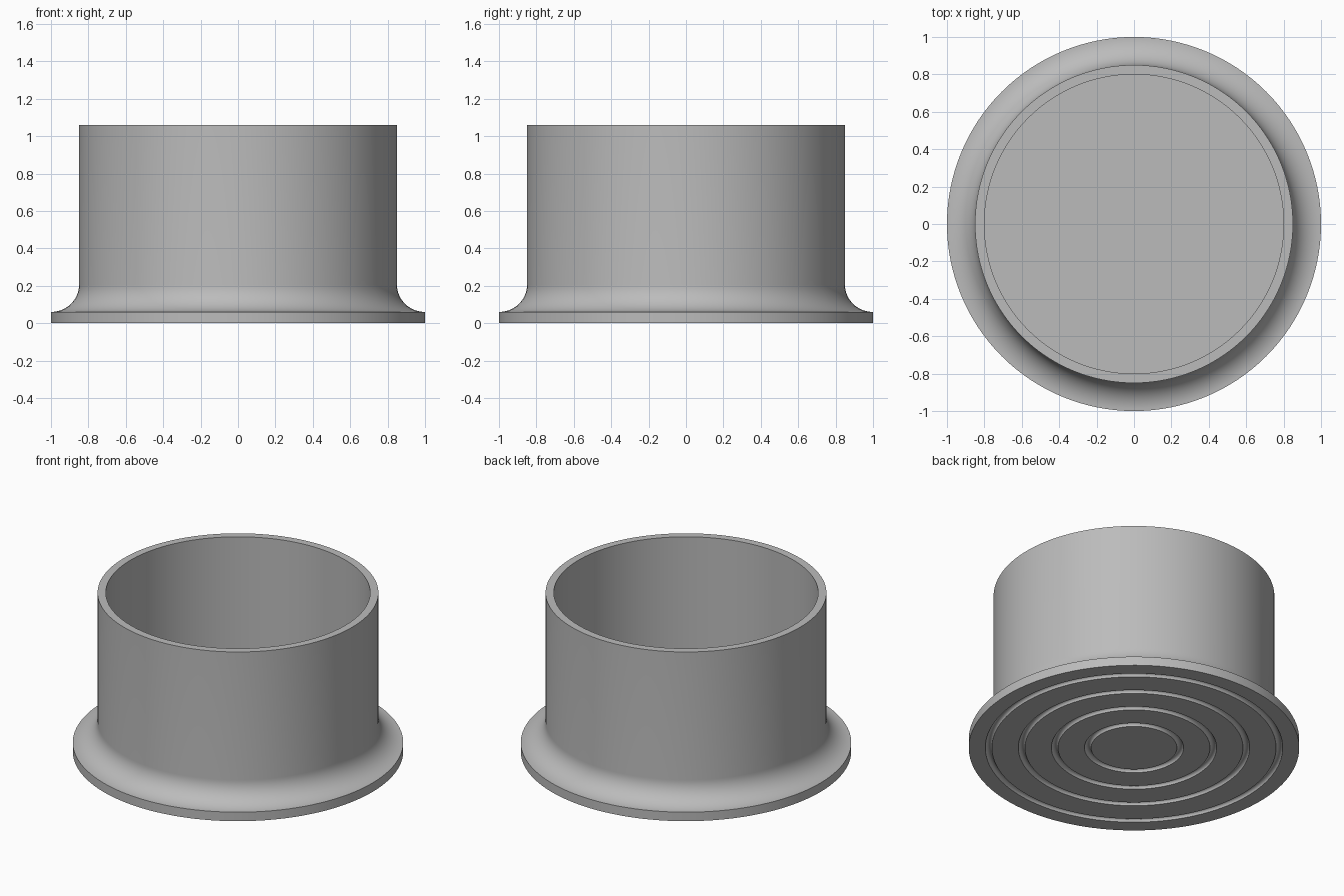
import bpy
import bmesh
from math import cos, sin, pi, radians
from mathutils import Matrix

cube = bpy.data.objects.get("Cube")
if cube:
    bpy.data.objects.remove(cube, do_unlink=True)

SIDES = 128
BASE_R, BASE_H = 1.0, 0.06
WALL_OUT, WALL_IN, TOP = 0.85, 0.80, 1.06
FILLET_H = 0.145
GROOVES = (0.28, 0.48, 0.68, 0.88)
GROOVE_R = 0.02

grey = bpy.data.materials.new("light grey")
grey.use_nodes = True
colour = (0.5, 0.5, 0.5, 1)
grey.diffuse_color = colour
grey.node_tree.nodes["Principled BSDF"].inputs["Base Color"].default_value = colour


def arc(cx, cz, rx, rz, start, end, steps):
    """Points along an elliptical arc in the profile plane."""
    angles = [start + (end - start) * i / steps for i in range(steps + 1)]
    return [(cx + rx * cos(a), cz + rz * sin(a)) for a in angles]


def lathe(name, profile):
    """Revolve a profile of (radius, height) points about z."""
    bm = bmesh.new()
    rings = []
    for r, z in profile:
        if r == 0:
            rings.append([bm.verts.new((0, 0, z))])
        else:
            rings.append([bm.verts.new((r * cos(2 * pi * i / SIDES), r * sin(2 * pi * i / SIDES), z))
                          for i in range(SIDES)])
    for a, b in zip(rings, rings[1:]):
        for i in range(SIDES):
            j = (i + 1) % SIDES
            if len(a) == 1:
                bm.faces.new((a[0], b[j], b[i]))
            elif len(b) == 1:
                bm.faces.new((a[i], a[j], b[0]))
            else:
                bm.faces.new((a[i], a[j], b[j], b[i]))
    bmesh.ops.recalc_face_normals(bm, faces=bm.faces)
    mesh = bpy.data.meshes.new(name)
    bm.to_mesh(mesh)
    bm.free()
    mesh.materials.append(grey)
    obj = bpy.data.objects.new(name, mesh)
    bpy.context.collection.objects.link(obj)
    bpy.ops.object.select_all(action="DESELECT")
    obj.select_set(True)
    bpy.context.view_layer.objects.active = obj
    bpy.ops.object.shade_smooth_by_angle(angle=radians(30))
    return obj


# Underside with concentric round grooves
profile = [(0, 0)]
for r in GROOVES:
    profile += arc(r, 0, GROOVE_R, GROOVE_R, pi, 0, 8)

# Base rim, then the concave fillet up to the wall
profile += [(BASE_R, 0)]
profile += arc(BASE_R, BASE_H + FILLET_H, BASE_R - WALL_OUT, FILLET_H, 1.5 * pi, pi, 16)

# Upright wall, open top and inside floor
profile += [(WALL_OUT, TOP), (WALL_IN, TOP), (WALL_IN, BASE_H), (0, BASE_H)]

lathe("flanged_cup", profile)
